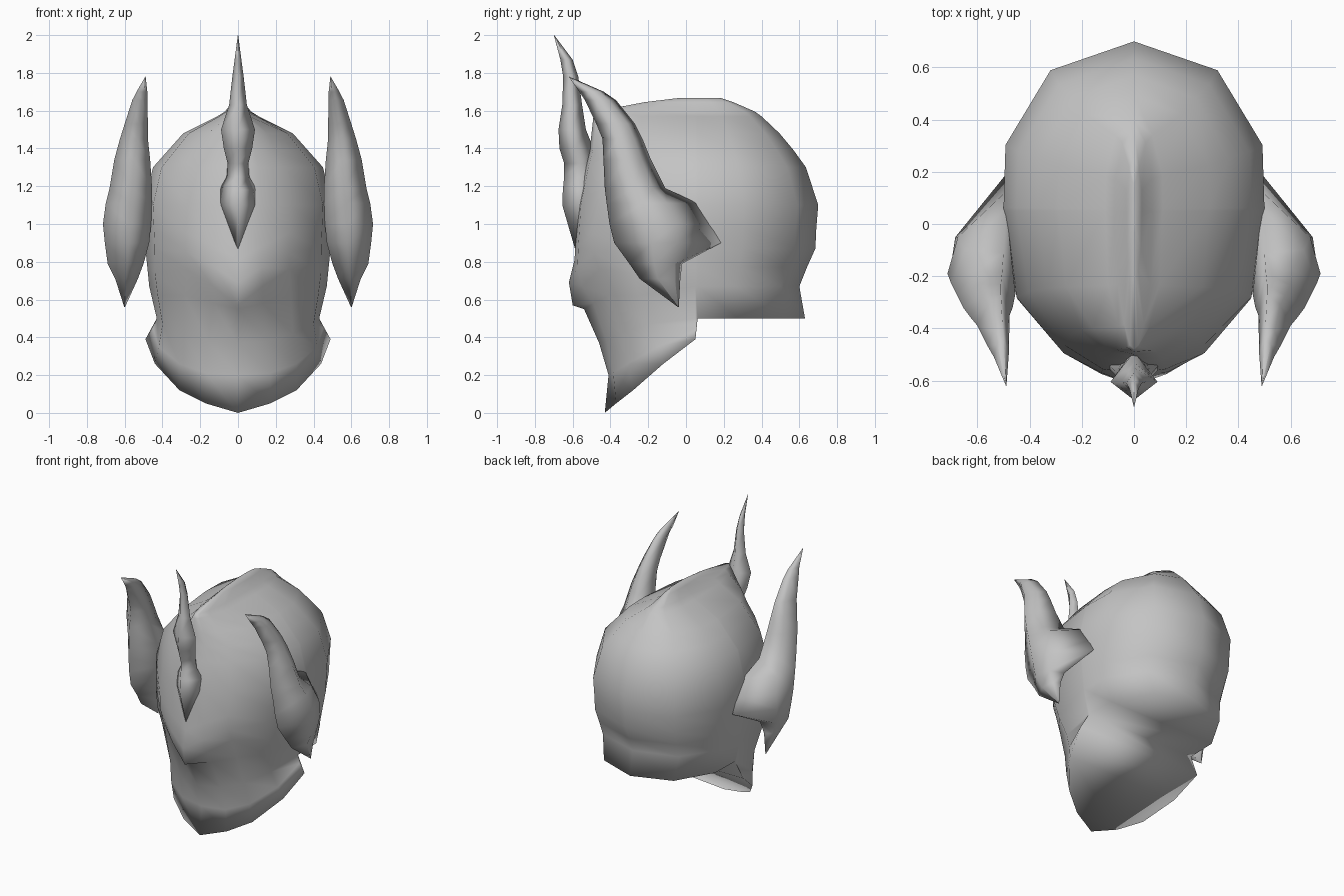
import bpy, bmesh, math

steel = bpy.data.materials.new("steel grey")
steel.diffuse_color = (0.55, 0.55, 0.55, 1)


def loft(name, rings, base=None):
    """Skin closed rings of equal length, cap both ends, shade smooth."""
    bm = bmesh.new()
    rows = [[bm.verts.new(p) for p in ring] for ring in rings]
    n = len(rows[0])
    for a, b in zip(rows, rows[1:]):
        for i in range(n):
            j = (i + 1) % n
            bm.faces.new((a[i], a[j], b[j], b[i]))
    for cap in base or [range(n)]:
        bm.faces.new([rows[0][i] for i in cap])
    bm.faces.new(rows[-1])
    bmesh.ops.remove_doubles(bm, verts=bm.verts, dist=0.0005)
    bmesh.ops.recalc_face_normals(bm, faces=bm.faces)
    mesh = bpy.data.meshes.new(name)
    bm.to_mesh(mesh)
    bm.free()
    mesh.materials.append(steel)
    ob = bpy.data.objects.new(name, mesh)
    bpy.context.collection.objects.link(ob)
    bpy.ops.object.select_all(action='DESELECT')
    ob.select_set(True)
    bpy.context.view_layer.objects.active = ob
    bpy.ops.object.shade_smooth_by_angle(angle=math.radians(140))


# Half plan of the head, from the back, round the side, to the front
PLAN = [(0, 1), (0.64, 0.83), (0.985, 0.39), (1, 0.02), (1, 0),
        (0.9, -0.53), (0.54, -0.82), (0.24, -0.97), (0, -1)]
MID = 0.05


def head_ring(z, w, front, back, special=()):
    """Mirrored ring; the special points replace the foremost ones."""
    half = [(w * x, MID + y * (back - MID if y > 0 else MID - front), z) for x, y in PLAN]
    if special:
        half[-len(special):] = special
    return half + [(-x, y, z) for x, y, z in half[-2:0:-1]]


# Head: height, half width, front, back, then jaw and brow points at the front
head = [
    # jaw rim and flare
    (0.50, 0.43, -0.5, 0.63, [(0.49, 0.05, 0.39), (0.44, -0.12, 0.26), (0.31, -0.28, 0.12),
                              (0.17, -0.37, 0.05), (0, -0.43, 0.0)]),
    (0.50, 0.43, -0.5, 0.63, [(0.45, 0.05, 0.45), (0.42, -0.15, 0.35), (0.31, -0.31, 0.26),
                              (0.17, -0.385, 0.21), (0, -0.41, 0.20)]),
    (0.50, 0.43, -0.5, 0.63, [(0.43, 0.05, 0.50), (0.40, -0.20, 0.47), (0.29, -0.35, 0.42),
                              (0.16, -0.42, 0.38), (0, -0.46, 0.37)]),
    # recess below the brow
    (0.67, 0.47, -0.55, 0.60, [(0.425, -0.25, 0.62), (0.28, -0.41, 0.62),
                               (0.13, -0.49, 0.58), (0, -0.54, 0.55)]),
    # pointed brow
    (0.77, 0.48, -0.58, 0.64, [(0.44, -0.28, 0.74), (0.27, -0.46, 0.76),
                               (0.13, -0.55, 0.67), (0, -0.60, 0.57)]),
    (0.87, 0.49, -0.60, 0.685, [(0.27, -0.49, 0.85), (0.125, -0.575, 0.77), (0, -0.62, 0.69)]),
    (0.98, 0.495, -0.59, 0.69, [(0.27, -0.495, 0.95), (0.125, -0.57, 0.88), (0, -0.59, 0.81)]),
    # dome
    (1.10, 0.50, -0.575, 0.70), (1.30, 0.45, -0.535, 0.635), (1.39, 0.37, -0.51, 0.57),
    (1.48, 0.29, -0.50, 0.495), (1.57, 0.11, -0.49, 0.40), (1.595, 0.07, -0.48, 0.365),
    (1.645, 0.03, -0.22, 0.25), (1.668, 0.008, -0.03, 0.18),
]
loft("helmet_shell", [head_ring(*r) for r in head],
     base=[[13, 14, 15, 0, 1, 2, 3], [3, 4, 12, 13], range(4, 13)])

# Forehead crest: height, half width, front, middle, back
crest = [(0.87, 0.02, -0.588, -0.57, -0.54), (1.10, 0.11, -0.655, -0.54, -0.50),
         (1.18, 0.10, -0.652, -0.535, -0.49), (1.25, 0.06, -0.645, -0.55, -0.48),
         (1.32, 0.055, -0.645, -0.56, -0.48),
         (1.40, 0.075, -0.67, -0.585, -0.49), (1.50, 0.09, -0.675, -0.605, -0.53),
         (1.63, 0.047, -0.655, -0.605, -0.55), (1.78, 0.03, -0.65, -0.61, -0.57),
         (1.87, 0.018, -0.665, -0.63, -0.60), (2.0, 0.001, -0.70, -0.699, -0.698)]
loft("forehead_crest", [[(0, f, z), (w, m, z), (0, b, z), (-w, m, z)]
                        for z, w, f, m, b in crest])

# Side horns: height, then (x, y) of front, outer, rear bulge, back and inner edges
horn = [
    (0.56, (0.60, -0.042), (0.602, -0.04), (0.601, -0.039), (0.60, -0.038), (0.598, -0.04)),
    (0.71, (0.595, -0.245), (0.65, -0.15), (0.64, -0.06), (0.595, -0.03), (0.53, -0.14)),
    (0.79, (0.585, -0.30), (0.69, -0.17), (0.665, -0.06), (0.57, -0.02), (0.50, -0.17)),
    (0.90, (0.58, -0.38), (0.705, -0.18), (0.685, -0.05), (0.495, 0.185), (0.47, -0.20)),
    (1.00, (0.575, -0.405), (0.715, -0.19), (0.675, -0.05), (0.49, 0.125), (0.46, -0.20)),
    (1.11, (0.57, -0.42), (0.70, -0.23), (0.65, -0.10), (0.49, 0.06), (0.455, -0.24)),
    (1.19, (0.56, -0.43), (0.68, -0.27), (0.61, -0.175), (0.50, -0.11), (0.455, -0.27)),
    (1.34, (0.55, -0.437), (0.655, -0.32), (0.60, -0.235), (0.505, -0.185), (0.465, -0.32)),
    (1.45, (0.535, -0.442), (0.625, -0.36), (0.58, -0.275), (0.51, -0.23), (0.477, -0.35)),
    (1.53, (0.525, -0.475), (0.60, -0.39), (0.56, -0.31), (0.51, -0.27), (0.477, -0.39)),
    (1.655, (0.505, -0.535), (0.56, -0.47), (0.54, -0.41), (0.505, -0.37), (0.48, -0.46)),
    (1.70, (0.495, -0.565), (0.537, -0.51), (0.525, -0.46), (0.50, -0.435), (0.48, -0.50)),
    (1.78, (0.49, -0.621), (0.491, -0.62), (0.491, -0.619), (0.49, -0.618), (0.489, -0.62)),
]
for name, s in (("right_horn", 1), ("left_horn", -1)):
    loft(name, [[(s * x, y, z) for x, y in r] for z, *r in horn])
